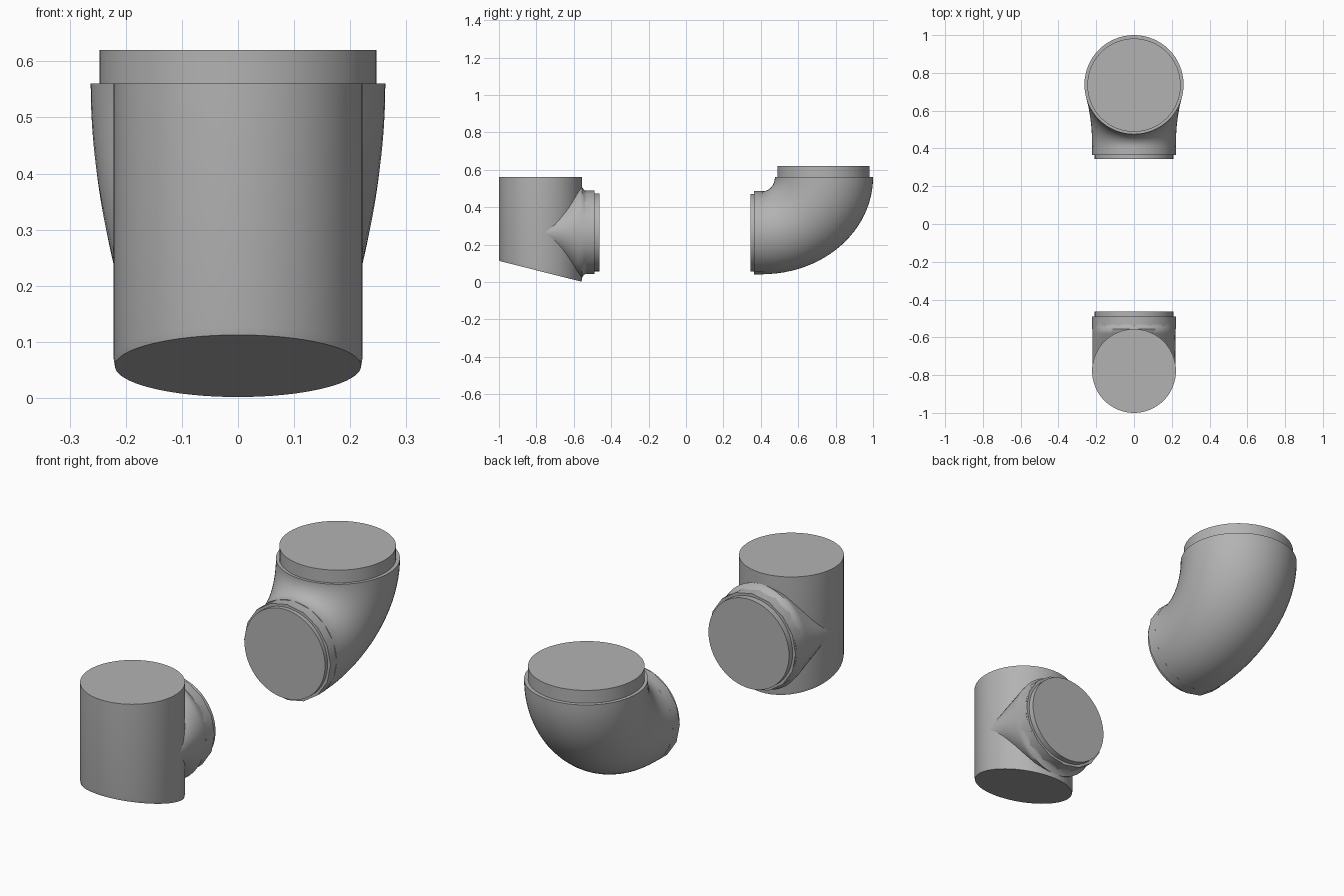
import bpy, bmesh, math
from mathutils import Vector

if "Cube" in bpy.data.objects:
    bpy.data.objects.remove(bpy.data.objects["Cube"])

mat = bpy.data.materials.new("plain grey")
mat.diffuse_color = (0.45, 0.45, 0.45, 1)
mat.use_nodes = True
mat.node_tree.nodes["Principled BSDF"].inputs["Base Color"].default_value = mat.diffuse_color


def ellipse(center, u, v, n=64):
    """Ring of points around center, with half axes u and v."""
    c, u, v = Vector(center), Vector(u), Vector(v)
    return [c + u * math.cos(a) + v * math.sin(a)
            for a in (2 * math.pi * i / n for i in range(n))]


def loft(name, rings, angle=30):
    """Closed skin through a list of rings."""
    bm = bmesh.new()
    vs = [[bm.verts.new(p) for p in r] for r in rings]
    n = len(vs[0])
    for a, b in zip(vs, vs[1:]):
        for i in range(n):
            j = (i + 1) % n
            bm.faces.new((a[i], a[j], b[j], b[i]))
    bm.faces.new(vs[0][::-1])
    bm.faces.new(vs[-1])
    bmesh.ops.recalc_face_normals(bm, faces=bm.faces)
    me = bpy.data.meshes.new(name)
    bm.to_mesh(me)
    bm.free()
    ob = bpy.data.objects.new(name, me)
    bpy.context.collection.objects.link(ob)
    me.materials.append(mat)
    bpy.context.view_layer.objects.active = ob
    ob.select_set(True)
    bpy.ops.object.shade_smooth_by_angle(angle=math.radians(angle))
    ob.select_set(False)
    return ob


def disc_y(name, y0, y1, z, r, n=64):
    """Short cylinder lying along y."""
    loft(name, [ellipse((0, y, z), (r, 0, 0), (0, 0, r), n) for y in (y0, y1)])


def disc_z(name, y, z0, z1, r):
    """Short cylinder standing along z."""
    loft(name, [ellipse((0, y, z), (r, 0, 0), (0, r, 0)) for z in (z0, z1)])


# Tee body: upright pipe with a slanted, slightly chamfered foot
R, YB, ZB = 0.222, -0.778, 0.265
slope = -0.112 / (2 * R)


def slanted(r, lift):
    return ellipse((0, YB, 0.056 + lift), (r, 0, 0), (0, r, slope * r))


loft("tee_body", [slanted(0.2195, 0.001), slanted(R, 0.016),
                  ellipse((0, YB, 0.56), (R, 0, 0), (0, R, 0))], 12)

# Tee branch: side pipe flaring into the body
branch = [(-0.50, 0.217), (-0.53, 0.218), (-0.545, 0.226), (-0.556, 0.243),
          (-0.58, 0.235), (-0.66, 0.17), (YB, 0.06)]
loft("tee_branch", [ellipse((0, y, ZB), (0.2205, 0, 0), (0, 0, h))
                    for y, h in branch], 60)
disc_y("tee_flange", -0.555, -0.49, ZB, 0.223, 16)
disc_y("tee_plug", -0.50, -0.463, ZB, 0.208)

# Elbow: circles swept between an outer and an inner quarter ellipse
rings = []
for i in range(25):
    a = math.pi / 2 * i / 24
    d = Vector((0, math.sin(a), -math.cos(a)))
    outer = Vector((0, 0.41 + 0.59 * d.y, 0.56 + 0.518 * d.z))
    inner = Vector((0, 0.41 + 0.065 * d.y, 0.56 + 0.075 * d.z))
    half = (outer - inner) / 2
    rings.append(ellipse((outer + inner) / 2, (half.length, 0, 0), half))
loft("elbow_bend", rings, 40)
disc_y("elbow_flange", 0.364, 0.415, 0.263, 0.223, 16)
disc_y("elbow_side_plug", 0.345, 0.375, 0.263, 0.208)
disc_z("elbow_top_plug", 0.735, 0.54, 0.62, 0.247)
